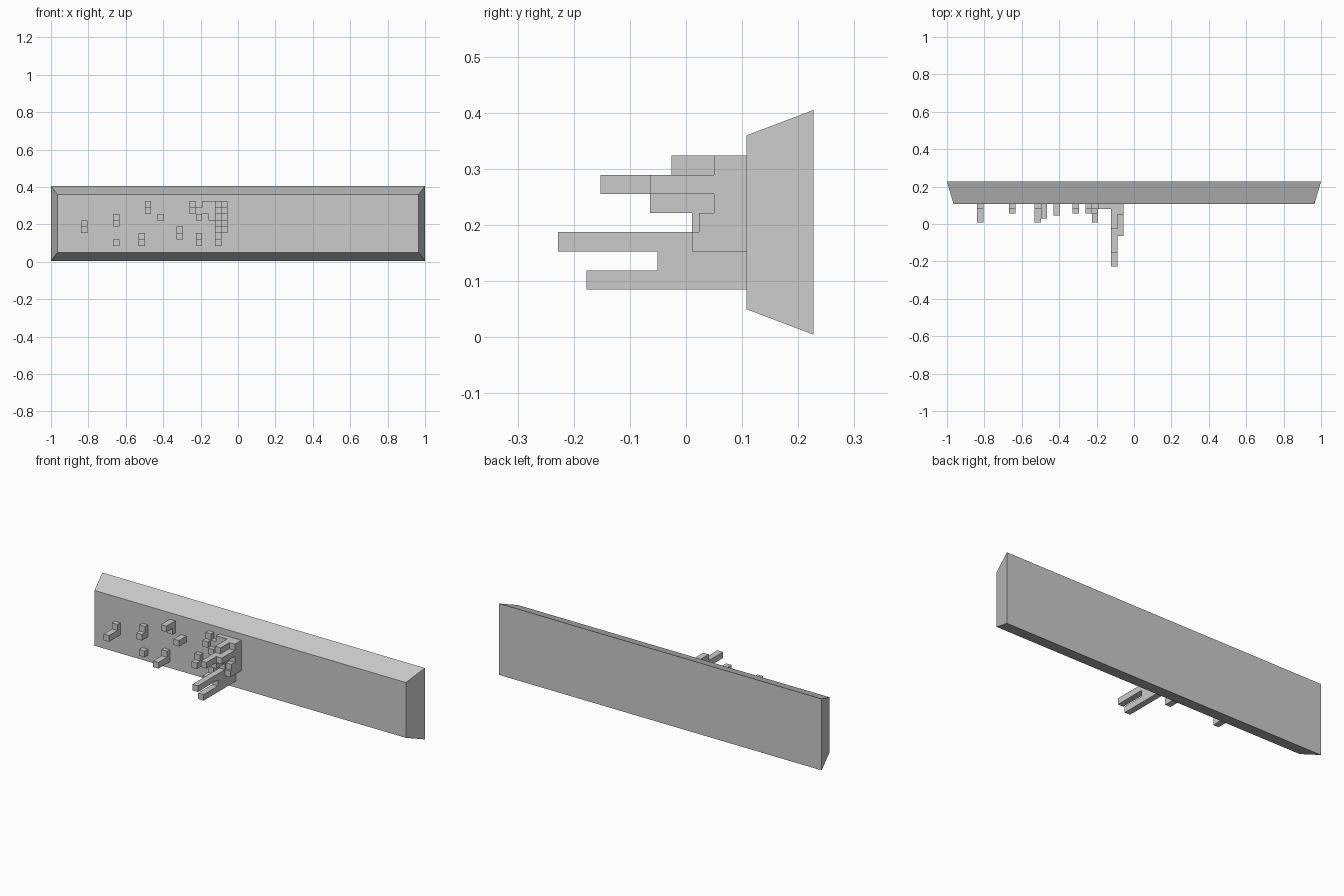
import bpy, bmesh
from mathutils import Matrix

if "Cube" in bpy.data.objects:
    bpy.data.objects.remove(bpy.data.objects["Cube"])

FRONT, BACK = 0.108, 0.227   # plaque face and back planes (y)
CELL = 0.0341                # size of one square block


def make_object(name, bm):
    bmesh.ops.recalc_face_normals(bm, faces=bm.faces)
    mesh = bpy.data.meshes.new(name)
    bm.to_mesh(mesh)
    bm.free()
    obj = bpy.data.objects.new(name, mesh)
    bpy.context.collection.objects.link(obj)
    return obj


def add_box(bm, x0, x1, y0, y1, z0, z1):
    centre = Matrix.Translation(((x0 + x1) / 2, (y0 + y1) / 2, (z0 + z1) / 2))
    size = Matrix.Diagonal((x1 - x0, y1 - y0, z1 - z0, 1))
    return bmesh.ops.create_cube(bm, size=1, matrix=centre @ size)["verts"]


# Base plaque: a box whose front face is inset on all four sides
bm = bmesh.new()
for v in add_box(bm, -1, 1, FRONT, BACK, 0.005, 0.405):
    if v.co.y < (FRONT + BACK) / 2:
        v.co.x *= 0.965
        v.co.z = 0.205 + (v.co.z - 0.205) * 0.775
make_object("plaque", bm)

# Blocks: column counted leftwards -> {row counted upwards: y of the block's end}
tower = {
    0: {2: 0.011, 3: 0.023, 4: 0.05, 5: -0.064, 6: 0.05},
    1: {0: -0.177, 1: -0.051, 2: -0.228, 3: 0.011, 4: -0.064, 5: -0.152, 6: -0.026},
    2: {4: 0.08, 5: 0.08, 6: 0.08},
    3: {5: 0.08, 6: 0.08},
    4: {4: 0.055, 5: 0.08},
    5: {5: 0.055, 6: 0.083},
}
scattered = {
    4: {0: 0.008, 1: 0.055},
    7: {1: 0.055, 2: 0.083},
    10: {4: 0.045},
    12: {5: 0.083, 6: 0.03},
    13: {0: 0.008, 1: 0.083},
    17: {0: 0.08, 3: 0.055, 4: 0.083},
    22: {2: 0.008, 3: 0.083},
}


def make_blocks(name, columns):
    bm = bmesh.new()
    for col, rows in columns.items():
        x1 = -0.055 - CELL * col
        for row, end in rows.items():
            z0 = 0.085 + CELL * row
            add_box(bm, x1 - CELL, x1, end, FRONT, z0, z0 + CELL)
    make_object(name, bm)


make_blocks("tall_block_cluster", tower)
make_blocks("scattered_blocks", scattered)
